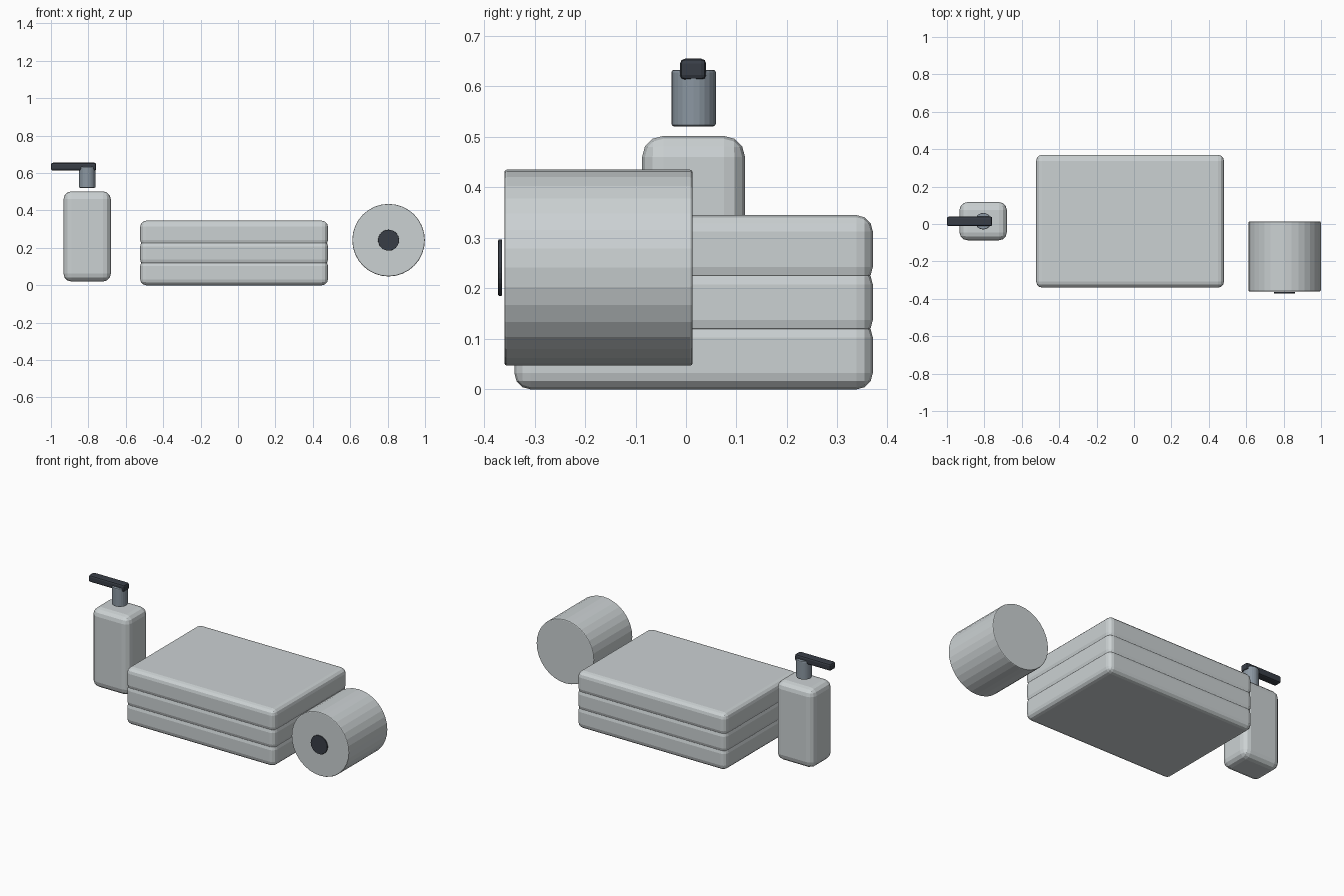
import bpy, bmesh, math
from mathutils import Matrix, Vector

if "Cube" in bpy.data.objects:
    bpy.data.objects.remove(bpy.data.objects["Cube"])


def material(name, rgb):
    m = bpy.data.materials.new(name)
    m.diffuse_color = (*rgb, 1.0)
    m.use_nodes = True
    m.node_tree.nodes["Principled BSDF"].inputs["Base Color"].default_value = m.diffuse_color
    return m


pale = material("pale_grey", (0.60, 0.64, 0.65))
steel = material("steel_grey", (0.26, 0.31, 0.36))
dark = material("charcoal", (0.04, 0.048, 0.062))


def finish(name, bm, mat, bevel, segments):
    me = bpy.data.meshes.new(name)
    bm.to_mesh(me)
    bm.free()
    me.materials.append(mat)
    ob = bpy.data.objects.new(name, me)
    bpy.context.collection.objects.link(ob)
    if bevel:
        mod = ob.modifiers.new("rounded_edges", "BEVEL")
        mod.width = bevel
        mod.segments = segments
        mod.limit_method = "ANGLE"
        mod.angle_limit = math.radians(40)
    return ob


def box(name, low, high, mat, bevel, segments=3):
    low, high = Vector(low), Vector(high)
    bm = bmesh.new()
    bmesh.ops.create_cube(bm, size=1, matrix=Matrix.Translation((low + high) / 2)
                          @ Matrix.Diagonal((*(high - low), 1)))
    return finish(name, bm, mat, bevel, segments)


def cylinder(name, centre, radius, depth, mat, sides, bevel=0, along_y=False):
    turn = Matrix.Rotation(math.pi / 2 if along_y else 0, 4, "X")
    bm = bmesh.new()
    bmesh.ops.create_cone(bm, cap_ends=True, segments=sides, radius1=radius,
                          radius2=radius, depth=depth,
                          matrix=Matrix.Translation(centre) @ turn)
    return finish(name, bm, mat, bevel, 2)


# Stack of three folded towels, slightly sunk into each other
for i in range(3):
    z = 0.105 * i
    box(f"folded_towel_{i + 1}", (-0.523, -0.34, z), (0.481, 0.37, z + 0.135), pale, 0.032)

# Soap dispenser: bottle, pump neck and spout
box("soap_bottle", (-0.933, -0.087, 0.02), (-0.68, 0.117, 0.502), pale, 0.042)
cylinder("pump_neck", (-0.806, 0.015, 0.577), 0.044, 0.112, steel, 24, 0.005)
box("pump_spout", (-1.0, -0.012, 0.613), (-0.758, 0.04, 0.655), dark, 0.01, 2)

# Paper roll lying on its side, with its dark core disc in front
cylinder("paper_roll", (0.805, -0.1735, 0.241), 0.194, 0.373, pale, 32, 0.005, True)
cylinder("roll_core", (0.805, -0.368, 0.241), 0.056, 0.008, dark, 32, 0.002, True)
